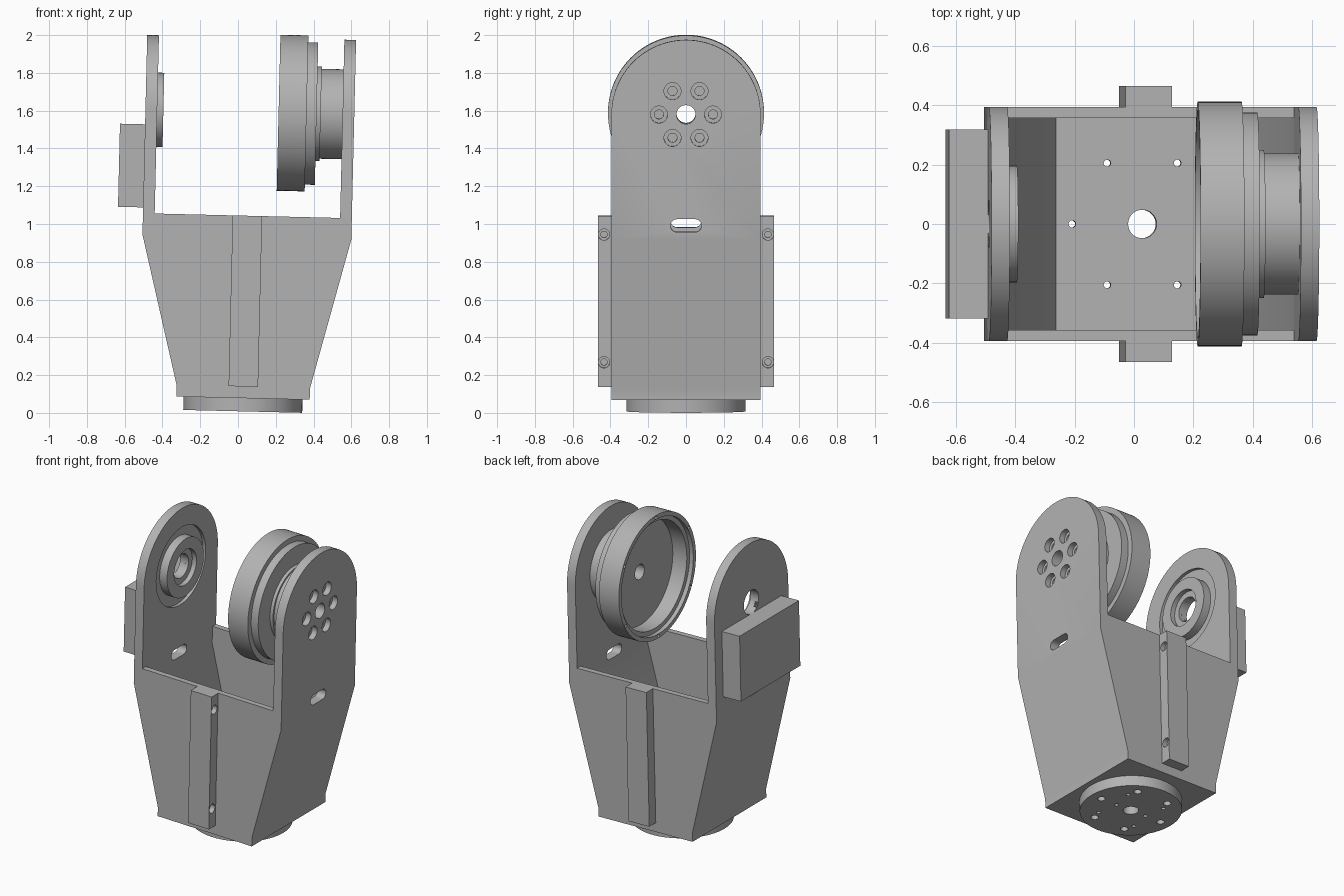
import bpy, bmesh
from math import pi, cos, sin, radians
from mathutils import Matrix, Vector

old = bpy.data.objects.get("Cube")
if old:
    bpy.data.objects.remove(old, do_unlink=True)

grey = bpy.data.materials.new("light grey")
grey.use_nodes = True
tone = (0.45, 0.45, 0.45, 1)
grey.diffuse_color = tone
grey.node_tree.nodes["Principled BSDF"].inputs["Base Color"].default_value = tone

PIVOT = 1.585      # height of the joint axis
EAR_IN, EAR_OUT = 0.491, 0.553
HALF_Y, WALL_Y = 0.395, 0.357
RIM = 1.036
parts = []


def finish(name, bm):
    bmesh.ops.recalc_face_normals(bm, faces=bm.faces)
    mesh = bpy.data.meshes.new(name)
    bm.to_mesh(mesh)
    bm.free()
    mesh.materials.append(grey)
    obj = bpy.data.objects.new(name, mesh)
    bpy.context.scene.collection.objects.link(obj)
    return obj


def prism(name, outline, axis, a, b):
    """Extrude an outline (x,z for axis y; y,z for axis x) from a to b."""
    bm = bmesh.new()
    place = (lambda u, v: (a, u, v)) if axis == "x" else (lambda u, v: (u, a, v))
    face = bm.faces.new([bm.verts.new(place(u, v)) for u, v in outline])
    ext = bmesh.ops.extrude_face_region(bm, geom=[face])
    move = Vector((b - a, 0, 0)) if axis == "x" else Vector((0, b - a, 0))
    bmesh.ops.translate(bm, vec=move, verts=[g for g in ext["geom"] if isinstance(g, bmesh.types.BMVert)])
    return finish(name, bm)


def box(name, x0, x1, y0, y1, z0, z1):
    return prism(name, [(x0, z0), (x1, z0), (x1, z1), (x0, z1)], "y", y0, y1)


def lathe(name, profile, axis, u=0, v=0, steps=32, closed=False):
    """Revolve (position, radius) points about x (centre y,z) or z (centre x,y)."""
    bm = bmesh.new()
    vs = [bm.verts.new((r, 0, t)) for t, r in profile]
    edges = [bm.edges.new(p) for p in zip(vs, vs[1:])]
    if closed:
        edges.append(bm.edges.new((vs[-1], vs[0])))
    bmesh.ops.spin(bm, geom=vs + edges, cent=(0, 0, 0), axis=(0, 0, 1), angle=2 * pi, steps=steps)
    bmesh.ops.remove_doubles(bm, verts=bm.verts, dist=1e-5)
    if axis == "x":
        bm.transform(Matrix.Translation((0, u, v)) @ Matrix.Rotation(pi / 2, 4, "Y"))
    else:
        bm.transform(Matrix.Translation((u, v, 0)))
    return finish(name, bm)


def rod(axis, a, b, r, u=0, v=0, steps=32):
    return lathe("cutter", [(a, 0), (a, r), (b, r), (b, 0)], axis, u, v, steps)


def bore(axis, a, m, b, big, small, u, v):
    """Counterbored hole cutter: wide from a to m, narrow from m to b."""
    pts = [(a, 0), (a, big), (m, big), (m, small), (b, small), (b, 0)]
    return lathe("cutter", pts, axis, u, v, 24)


def boolean(target, others, mode="DIFFERENCE"):
    for other in others:
        other.hide_render = True
        mod = target.modifiers.new("cut", "BOOLEAN")
        mod.operation, mod.object, mod.solver = mode, other, "EXACT"
        bpy.context.view_layer.objects.active = target
        bpy.ops.object.modifier_apply(modifier=mod.name)
        bpy.data.objects.remove(other, do_unlink=True)


def ring(count, radius, start=0):
    return [(radius * cos(start + 2 * pi * i / count), radius * sin(start + 2 * pi * i / count))
            for i in range(count)]


def mirrored(half):
    return half + [(-x, z) for x, z in reversed(half)]


# Bracket: tapered U profile, rounded ears, hollow inside
bracket = prism("bracket", mirrored([(0.353, 0.07), (0.353, 0.13), (EAR_OUT, 0.923), (EAR_OUT, 2.2)]),
                "y", -0.6, 0.6)
arc = [(HALF_Y * cos(pi * i / 48), PIVOT + HALF_Y * sin(pi * i / 48)) for i in range(49)]
boolean(bracket, [prism("ear_shape", [(-HALF_Y, 0), (HALF_Y, 0)] + arc, "x", -1, 1)], "INTERSECT")
boolean(bracket, [
    box("cutter", -EAR_IN, EAR_IN, -0.7, 0.7, RIM, 2.4),
    prism("cutter", mirrored([(0.291, 0.13), (EAR_IN, 0.923), (EAR_IN, RIM + 0.1)]), "y", -WALL_Y, WALL_Y),
])

# Cable slots through both ears
slot_r, slot_half, slot_z = 0.034, 0.048, 0.997
slot = []
for side in (1, -1):
    for i in range(13):
        a = pi * i / 12 - side * pi / 2
        slot.append((side * slot_half + slot_r * cos(a), slot_z + slot_r * sin(a)))
boolean(bracket, [prism("cutter", slot, "x", -1, 1)])

# Bearing recess and hole in the right ear, bolt holes in the left ear
boolean(bracket, [
    rod("x", -0.513, -0.4, 0.265, 0, PIVOT, 64),
    rod("x", -0.6, -0.4, 0.08, 0, PIVOT),
    rod("x", 0.4, 0.7, 0.05, 0, PIVOT),
] + [bore("x", 0.7, 0.515, 0.4, 0.045, 0.024, y, PIVOT + z) for y, z in ring(6, 0.143)])

# Floor holes
boolean(bracket, [rod("z", 0, 0.3, 0.048)] + [rod("z", 0, 0.3, 0.012, x, y, 16) for x, y in ring(6, 0.237)])
parts.append(bracket)

# Round mounting flange under the bracket
flange = lathe("base_flange", [(0, 0), (0, 0.315), (0.07, 0.315), (0.07, 0)], "z", steps=64)
boolean(flange, [rod("z", -0.1, 0.2, 0.048)]
        + [bore("z", -0.1, 0.04, 0.2, 0.024, 0.012, x, y) for x, y in ring(6, 0.237)]
        + [rod("z", -0.1, 0.04, 0.013, x, y, 16) for x, y in ring(4, 0.2, pi / 4) + ring(2, 0.115)])
parts.append(flange)

# Rails on the front and back walls with screw holes
for name, s in (("front_rail", -1), ("back_rail", 1)):
    y0, y1 = sorted((s * HALF_Y, s * 0.465))
    rail = box(name, -0.078, 0.078, y0, y1, 0.132, RIM)
    boolean(rail, [bore("x", 0.2, 0.045, 0, 0.03, 0.017, s * 0.434, z) for z in (0.938, 0.262)])
    parts.append(rail)

# Bearing boss inside the right ear
parts.append(lathe("bearing_boss", [(-0.53, 0.08), (-0.53, 0.197), (-0.458, 0.197), (-0.458, 0.12),
                                    (-0.49, 0.12), (-0.49, 0.08)], "x", 0, PIVOT, 64, True))

# Box on the outside of the right ear
parts.append(box("side_box", -0.686, -EAR_OUT, -0.318, 0.318, 1.067, 1.507))

# Stepped drum on the left ear, open towards the middle
drum = lathe("joint_drum", [
    (0.152, 0.385), (0.152, 0.413), (0.30, 0.413), (0.30, 0.377), (0.353, 0.377), (0.353, 0.25),
    (0.375, 0.25), (0.375, 0.238), (EAR_IN, 0.238), (EAR_IN, 0.05), (0.285, 0.05),
    (0.285, 0.355), (0.18, 0.355), (0.18, 0.385)], "x", 0, PIVOT, 96, True)
boolean(drum, [rod("x", 0.1, 0.2, 0.011, y, PIVOT + z, 12) for y, z in ring(6, 0.399, pi / 6)])
parts.append(drum)

# Slight lean of the whole assembly, then shading
lean = Matrix.Translation((0.025, 0, 0.008)) @ Matrix.Rotation(radians(1.37), 4, "Y")
bpy.ops.object.select_all(action="DESELECT")
for part in parts:
    part.data.transform(lean)
    part.select_set(True)
bpy.context.view_layer.objects.active = parts[0]
bpy.ops.object.shade_smooth_by_angle(angle=radians(30))
